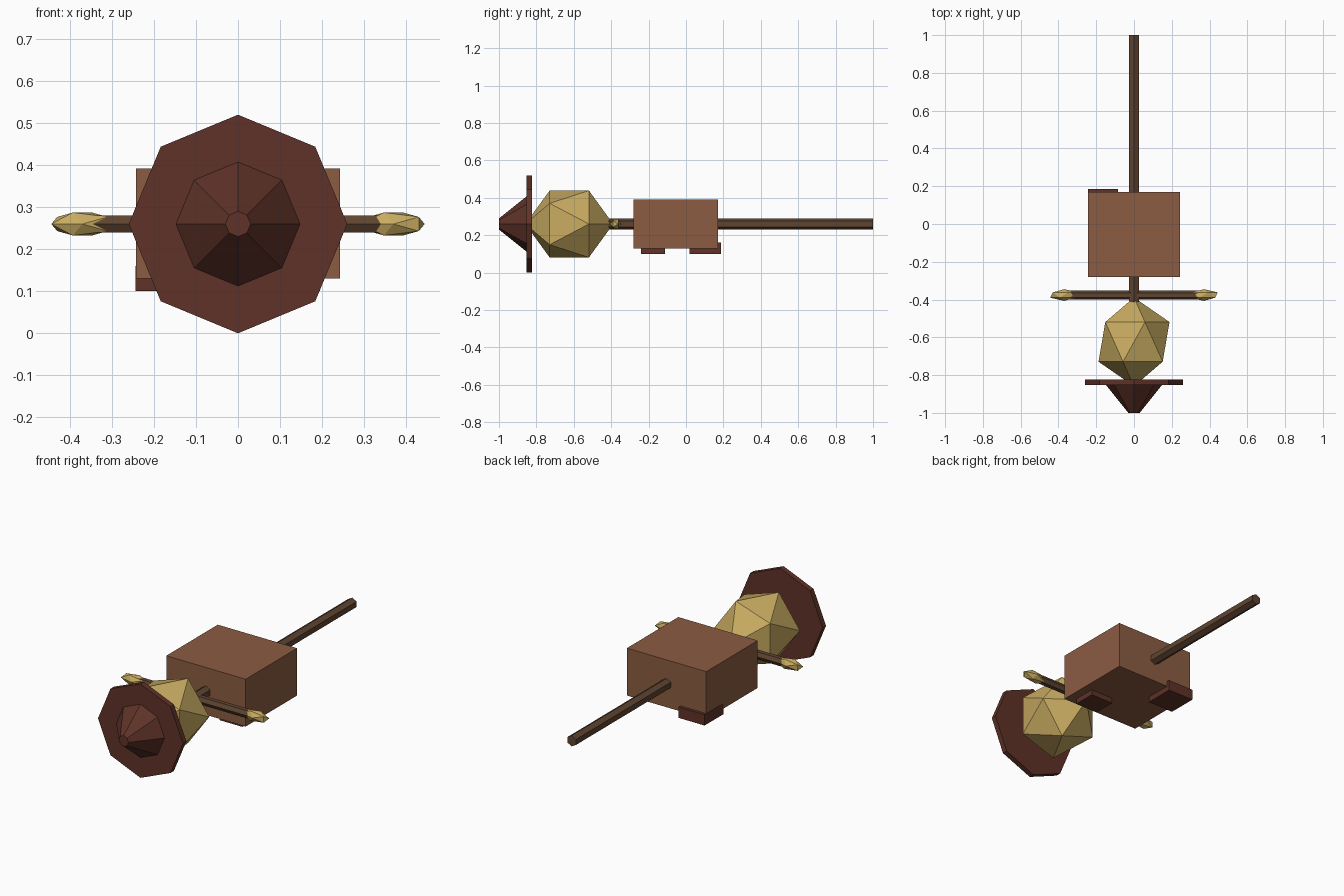
import bpy
from math import radians

if "Cube" in bpy.data.objects:
    bpy.data.objects.remove(bpy.data.objects["Cube"])

Z = 0.26                        # height of the main axis
ALONG_Y = (radians(-90), 0, 0)  # turns local +z to world +y
ALONG_X = (0, radians(90), 0)


def material(name, rgb):
    m = bpy.data.materials.new(name)
    m.diffuse_color = (*rgb, 1)
    m.use_nodes = True
    m.node_tree.nodes["Principled BSDF"].inputs["Base Color"].default_value = m.diffuse_color
    return m


wood = material("wood", (0.114, 0.058, 0.030))
cloth = material("cloth", (0.26, 0.107, 0.055))
dark = material("dark_felt", (0.112, 0.032, 0.021))
straw = material("straw", (0.58, 0.41, 0.12))


def finish(name, mat):
    ob = bpy.context.object
    ob.name = name
    ob.data.materials.append(mat)
    return ob


def frustum(name, mat, sides, r1, r2, depth, loc, rot):
    bpy.ops.mesh.primitive_cone_add(vertices=sides, radius1=r1, radius2=r2,
                                    depth=depth, location=loc, rotation=rot)
    return finish(name, mat)


def box(name, mat, lo, hi):
    bpy.ops.mesh.primitive_cube_add(size=1, location=[(a + b) / 2 for a, b in zip(lo, hi)])
    bpy.context.object.scale = [b - a for a, b in zip(lo, hi)]
    return finish(name, mat)


def ball(name, mat, loc, scale):
    # scale is local: x, z, y in world terms
    bpy.ops.mesh.primitive_ico_sphere_add(subdivisions=1, radius=1, location=loc, rotation=ALONG_Y)
    bpy.context.object.scale = scale
    return finish(name, mat)


# Post and crossbar
frustum("post", wood, 6, 0.03, 0.03, 1.45, (0, 0.275, Z), ALONG_Y)
frustum("crossbar", wood, 6, 0.024, 0.024, 0.74, (0, -0.376, Z), ALONG_X)

# Body with two patches on its underside
box("body", cloth, (-0.243, -0.28, 0.13), (0.243, 0.17, 0.392))
box("corner_patch", dark, (-0.244, 0.02, 0.10), (-0.085, 0.186, 0.16))
box("small_patch", dark, (0.055, -0.24, 0.10), (0.195, -0.113, 0.16))

# Head and straw hands
ball("head", straw, (0, -0.624, Z), (0.21, 0.21, 0.235))
for side, label in ((-1, "left"), (1, "right")):
    ball(label + "_hand", straw, (side * 0.37, -0.376, Z), (0.083, 0.032, 0.031))

# Hat
frustum("hat_brim", dark, 8, 0.26, 0.26, 0.03, (0, -0.838, Z), ALONG_Y)
frustum("hat_crown", dark, 8, 0.03, 0.15, 0.15, (0, -0.925, Z), ALONG_Y)
